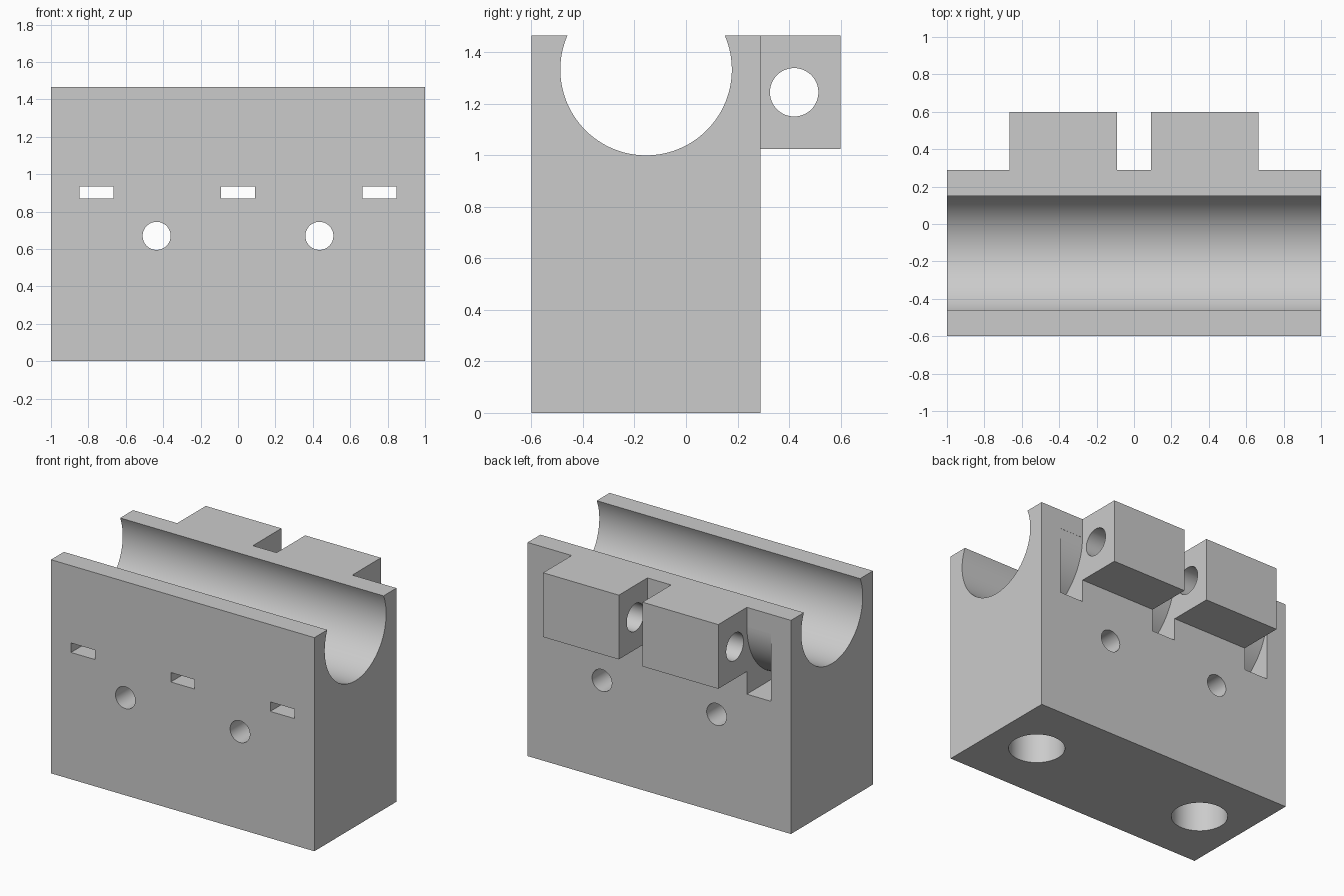
import bpy, bmesh, math
from mathutils import Matrix

cube = bpy.data.objects.get("Cube")
if cube:
    bpy.data.objects.remove(cube, do_unlink=True)

# Main dimensions
FRONT, BACK, TOP = -0.6, 0.29, 1.466
BORE_Y, BORE_Z, BORE_R = -0.155, 1.333, 0.333
HINGE_IN, HINGE_OUT = 0.09, 0.665

grey = bpy.data.materials.new("light grey")
grey.use_nodes = True
grey.diffuse_color = (0.6, 0.6, 0.6, 1)
grey.node_tree.nodes["Principled BSDF"].inputs["Base Color"].default_value = (0.6, 0.6, 0.6, 1)


def add_object(name, bm):
    bmesh.ops.recalc_face_normals(bm, faces=bm.faces)
    mesh = bpy.data.meshes.new(name)
    bm.to_mesh(mesh)
    bm.free()
    mesh.materials.append(grey)
    obj = bpy.data.objects.new(name, mesh)
    bpy.context.collection.objects.link(obj)
    return obj


def extrude_x(name, profile, x0, x1):
    """Extrude a (y, z) outline from x0 to x1."""
    bm = bmesh.new()
    face = bm.faces.new([bm.verts.new((x0, y, z)) for y, z in profile])
    new = bmesh.ops.extrude_face_region(bm, geom=[face])["geom"]
    bmesh.ops.translate(bm, vec=(x1 - x0, 0, 0),
                        verts=[v for v in new if isinstance(v, bmesh.types.BMVert)])
    return add_object(name, bm)


def cylinder(name, radius, length, centre, axis):
    turn = {"X": Matrix.Rotation(math.pi / 2, 4, "Y"),
            "Y": Matrix.Rotation(math.pi / 2, 4, "X"),
            "Z": Matrix.Identity(4)}[axis]
    bm = bmesh.new()
    bmesh.ops.create_cone(bm, cap_ends=True, segments=64, radius1=radius, radius2=radius,
                          depth=length, matrix=Matrix.Translation(centre) @ turn)
    return add_object(name, bm)


def arc(radius, start, end, steps):
    """Points around the bore axis, angles in radians."""
    angles = [start + (end - start) * i / steps for i in range(steps + 1)]
    return [(BORE_Y + radius * math.cos(a), BORE_Z + radius * math.sin(a)) for a in angles]


def cut(obj, cutters):
    bpy.context.view_layer.objects.active = obj
    for cutter in cutters:
        cutter.hide_render = True
        mod = obj.modifiers.new("cut", "BOOLEAN")
        mod.operation, mod.solver, mod.object = "DIFFERENCE", "EXACT", cutter
        bpy.ops.object.modifier_apply(modifier=mod.name)
        bpy.data.objects.remove(cutter, do_unlink=True)


def smooth(obj):
    bpy.ops.object.select_all(action="DESELECT")
    obj.select_set(True)
    bpy.context.view_layer.objects.active = obj
    bpy.ops.object.shade_smooth_by_angle(angle=math.radians(30))


# Block with an open round bore along its top
lip = math.asin((TOP - BORE_Z) / BORE_R)
outline = [(FRONT, 0), (BACK, 0), (BACK, TOP)]
outline += arc(BORE_R, lip, -math.pi - lip, 72) + [(FRONT, TOP)]
block = extrude_x("bearing_block", outline, -1, 1)

# Strap slots: straight through, curving up around the bore at the back
SLOT_LOW, SLOT_HIGH, STRAP_R = 0.87, 0.935, 0.444
bend = -math.asin((BORE_Z - SLOT_HIGH) / STRAP_R)
slot = [(FRONT - 0.1, SLOT_LOW), (BACK + 0.1, SLOT_LOW), (BACK + 0.1, BORE_Z)]
slot += arc(STRAP_R, 0, bend, 24) + [(FRONT - 0.1, SLOT_HIGH)]
cutters = [extrude_x("slot_cutter", slot, a, b)
           for a, b in ((-0.848, -HINGE_OUT), (-HINGE_IN, HINGE_IN), (HINGE_OUT, 0.848))]

# Screw holes through the block and rod sockets in its base
for side in (-1, 1):
    cutters.append(cylinder("screw_cutter", 0.075, 2, (side * 0.435, 0, 0.67), "Y"))
    cutters.append(cylinder("socket_cutter", 0.177, 0.88, (side * 0.667, BORE_Y, 0), "Z"))
cut(block, cutters)
smooth(block)

# Two drilled hinge lugs on the back
LUG_BACK, LUG_LOW = 0.6, 1.025
lug = [(BACK, LUG_LOW), (LUG_BACK, LUG_LOW), (LUG_BACK, TOP), (BACK, TOP)]
for name, a, b in (("right_hinge_lug", -HINGE_OUT, -HINGE_IN), ("left_hinge_lug", HINGE_IN, HINGE_OUT)):
    obj = extrude_x(name, lug, a, b)
    cut(obj, [cylinder("pin_cutter", 0.094, 1, ((a + b) / 2, 0.42, 1.245), "X")])
    smooth(obj)
